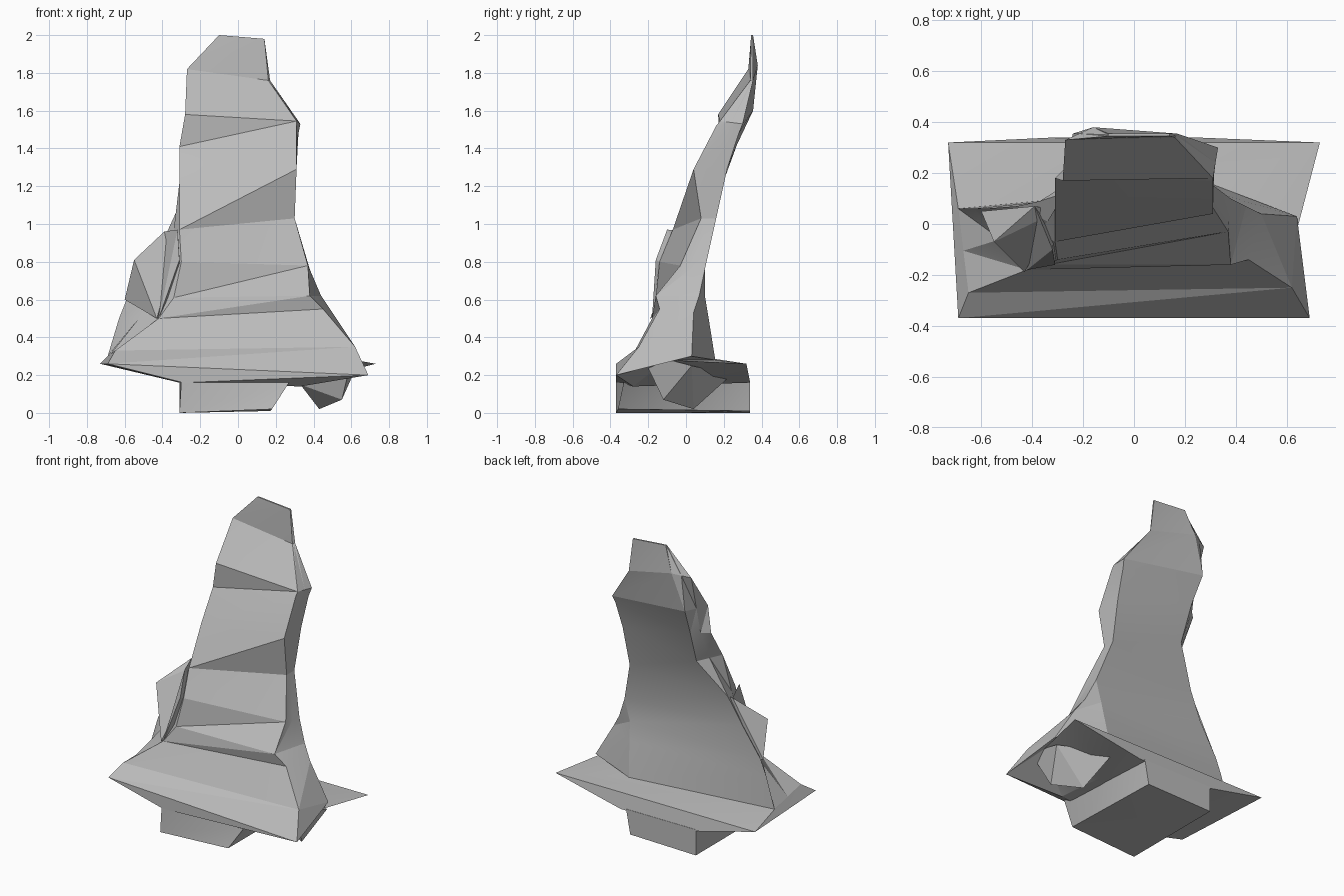
import bpy
import bmesh

# Remove the default cube only
default_cube = bpy.data.objects.get("Cube")
if default_cube:
    bpy.data.objects.remove(default_cube, do_unlink=True)

# One stone grey for everything
stone = bpy.data.materials.new("stone_grey")
stone.use_nodes = True
grey = (0.5, 0.5, 0.5, 1)
stone.diffuse_color = grey
stone.node_tree.nodes["Principled BSDF"].inputs["Base Color"].default_value = grey


def finish(bm, name):
    """Turn a bmesh into a named object with sharp-edged shading."""
    bmesh.ops.recalc_face_normals(bm, faces=bm.faces)
    mesh = bpy.data.meshes.new(name)
    bm.to_mesh(mesh)
    bm.free()
    mesh.materials.append(stone)
    obj = bpy.data.objects.new(name, mesh)
    bpy.context.scene.collection.objects.link(obj)
    bpy.ops.object.select_all(action="DESELECT")
    obj.select_set(True)
    bpy.context.view_layer.objects.active = obj
    bpy.ops.object.shade_smooth_by_angle(angle=0.25)
    return obj


def middle(a, b):
    return [(p + q) / 2 for p, q in zip(a, b)]


def ring(front_left, front_right, back_left, back_right, flank=None):
    """Six-sided section; the flank corner is halfway unless given."""
    flank = flank or middle(front_right, back_right)
    return [front_left, front_right, flank, back_right, back_left,
            middle(front_left, back_left)]


def loft(name, sections):
    bm = bmesh.new()
    rings = [[bm.verts.new(p) for p in ring(*s)] for s in sections]
    for upper, lower in zip(rings, rings[1:]):
        for i in range(len(lower)):
            j = (i + 1) % len(lower)
            bm.faces.new((upper[i], upper[j], lower[i]))
            bm.faces.new((upper[j], lower[j], lower[i]))
    for cap in (rings[0], rings[-1]):
        bmesh.ops.triangulate(bm, faces=[bm.faces.new(cap)])
    return finish(bm, name)


def lump(name, points):
    """Convex chunk of rock around a few corner points."""
    bm = bmesh.new()
    for p in points:
        bm.verts.new(p)
    hull = bmesh.ops.convex_hull(bm, input=bm.verts)
    unused = [v for v in hull["geom_interior"] if isinstance(v, bmesh.types.BMVert)]
    bmesh.ops.delete(bm, geom=unused, context="VERTS")
    return finish(bm, name)


# Leaning pillar: front corners, then back corners, from the tip down
pillar = [
    ((-0.1, 0.345, 2), (0.14, 0.345, 1.98), (-0.1, 0.355, 2), (0.14, 0.355, 1.98)),
    ((-0.27, 0.33, 1.82), (0.16, 0.34, 1.76), (-0.16, 0.38, 1.84), (0.17, 0.355, 1.76)),
    ((-0.28, 0.17, 1.58), (0.31, 0.18, 1.545), (-0.24, 0.355, 1.6), (0.33, 0.3, 1.53)),
    ((-0.31, 0.18, 1.41), (0.31, 0.16, 1.52), (-0.22, 0.27, 1.42), (0.32, 0.28, 1.48)),
    ((-0.31, 0.06, 1.22), (0.31, 0.04, 1.29), (-0.21, 0.19, 1.2), (0.31, 0.22, 1.3)),
    ((-0.31, -0.07, 0.97), (0.3, 0.08, 1.03), (-0.37, 0.09, 0.97), (0.3, 0.16, 1.03)),
    ((-0.3, -0.14, 0.8), (0.37, -0.03, 0.78), (-0.46, 0.07, 0.8), (0.38, 0.1, 0.76)),
    ((-0.34, -0.16, 0.61), (0.38, -0.16, 0.62), (-0.59, 0.06, 0.6), (0.34, 0.1, 0.62), (0.44, 0.07, 0.62)),
    ((-0.42, -0.18, 0.5), (0.45, -0.14, 0.55), (-0.63, 0.06, 0.5), (0.33, 0.12, 0.5), (0.5, 0.04, 0.53)),
    ((-0.65, -0.27, 0.33), (0.62, -0.25, 0.35), (-0.69, 0.06, 0.3), (0.31, 0.155, 0.28), (0.64, 0.03, 0.3)),
]
loft("leaning_pillar", pillar)

# Flared skirt: starts at the pillar's foot and turns under to the base
loft("flared_skirt", [
    pillar[-1],
    ((-0.69, -0.37, 0.26), (0.69, -0.37, 0.2), (-0.73, 0.32, 0.26), (0.73, 0.32, 0.26), (0.62, -0.1, 0.28)),
    ((-0.29, -0.37, 0.16), (0.33, -0.28, 0.14), (-0.31, 0.34, 0.16), (0.24, 0.34, 0.16)),
])

# Block under the skirt
loft("base_block", [
    ((-0.3, -0.37, 0.17), (0.27, -0.33, 0.16), (-0.31, 0.34, 0.17), (0.2, 0.34, 0.17)),
    ((-0.31, -0.37, 0), (0.18, -0.36, 0.02), (-0.31, 0.34, 0), (0.17, 0.34, 0.01)),
])

# Rocky shoulder on one side of the pillar, with a ridge along its front
lump("side_shoulder", [
    (-0.55, -0.07, 0.81), (-0.39, 0.07, 0.96), (-0.43, -0.19, 0.5),
    (-0.6, 0.05, 0.6), (-0.3, 0.05, 0.55), (-0.3, 0.05, 0.96),
])
lump("shoulder_ridge", [
    (-0.31, -0.16, 0.81), (-0.32, -0.1, 0.97), (-0.39, 0.07, 0.96),
    (-0.42, -0.18, 0.5), (-0.3, 0.05, 0.7),
])

# Broken foot hanging from the flank beside the base
lump("broken_foot", [
    (0.33, -0.08, 0.15), (0.43, 0.04, 0.02), (0.55, -0.12, 0.07),
    (0.63, 0.03, 0.25), (0.61, -0.24, 0.32), (0.36, 0.24, 0.2),
])
